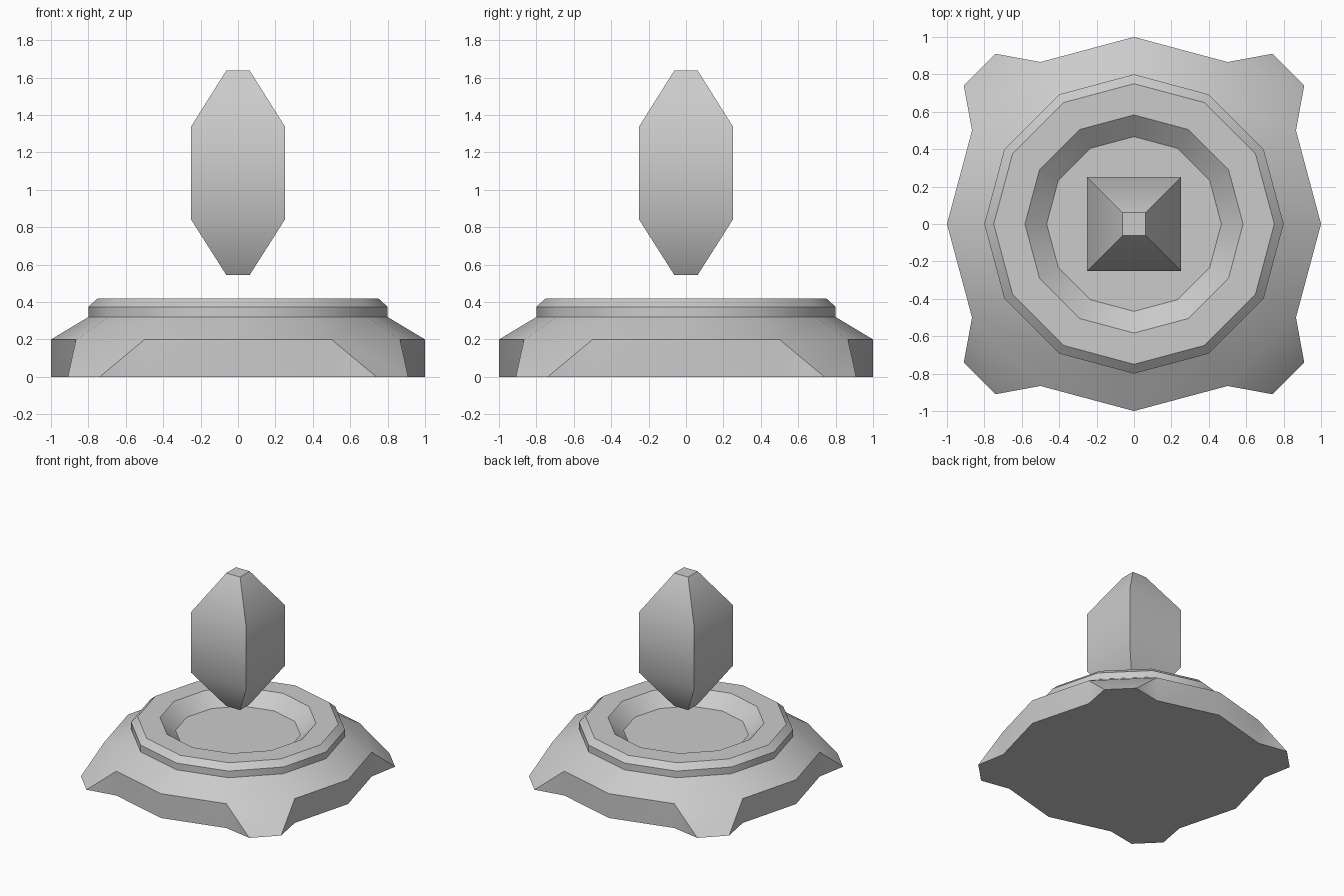
import bpy, bmesh, math

cube = bpy.data.objects.get("Cube")
if cube:
    bpy.data.objects.remove(cube, do_unlink=True)

stone = bpy.data.materials.new("light grey stone")
stone.use_nodes = True
GREY = (0.6, 0.6, 0.6, 1)
stone.diffuse_color = GREY
stone.node_tree.nodes["Principled BSDF"].inputs["Base Color"].default_value = GREY


def lathe(name, profile, sides, start=0.0):
    """Closed solid from (radius, height) rings, listed from bottom to top."""
    bm = bmesh.new()
    rings = []
    for r, z in profile:
        angles = [start + math.tau * i / sides for i in range(sides)]
        rings.append([bm.verts.new((r * math.cos(a), r * math.sin(a), z)) for a in angles])
    for low, high in zip(rings, rings[1:]):
        for i in range(sides):
            j = (i + 1) % sides
            bm.faces.new((low[i], low[j], high[j], high[i]))
    bm.faces.new(rings[0][::-1])
    bm.faces.new(rings[-1])
    return name, bm


def finish(name, bm):
    bmesh.ops.recalc_face_normals(bm, faces=bm.faces)
    mesh = bpy.data.meshes.new(name)
    bm.to_mesh(mesh)
    bm.free()
    mesh.materials.append(stone)
    obj = bpy.data.objects.new(name, mesh)
    bpy.context.collection.objects.link(obj)
    bpy.ops.object.select_all(action='DESELECT')
    obj.select_set(True)
    bpy.context.view_layer.objects.active = obj
    bpy.ops.object.shade_smooth_by_angle(angle=math.radians(35))
    return obj


# Pedestal: twelve-sided wall, sloped shoulder, bevelled rim and sunken dish
name, bm = lathe("pedestal", [(1, 0), (1, 0.2), (0.8, 0.32), (0.8, 0.375),
                              (0.75, 0.42), (0.583, 0.42), (0.467, 0.32)], 12)

# Four feet: each diagonal wall panel becomes a wedge that flares out at the ground
bm.normal_update()
panels = [f for f in bm.faces
          if abs(f.calc_center_median().z - 0.1) < 0.01
          and abs(abs(f.normal.x) - abs(f.normal.y)) < 0.01]
for panel in panels:
    top = sorted((v for v in panel.verts if v.co.z > 0.1), key=lambda v: v.co.x)
    heel = sorted((v for v in panel.verts if v.co.z < 0.1), key=lambda v: v.co.x)
    toe = []
    for v in heel:
        x, y = (0.74, 0.91) if abs(v.co.x) < abs(v.co.y) else (0.91, 0.74)
        toe.append(bm.verts.new((math.copysign(x, v.co.x), math.copysign(y, v.co.y), 0)))
    bm.faces.remove(panel)
    bm.faces.new((top[0], top[1], toe[1], toe[0]))
    bm.faces.new((heel[0], heel[1], toe[1], toe[0]))
    for t, h, o in zip(top, heel, toe):
        bm.faces.new((t, h, o))
finish(name, bm)

# Floating crystal: square prism tapering to small flat tips
s = math.sqrt(2)
finish(*lathe("floating_crystal", [(0.0625 * s, 0.545), (0.25 * s, 0.84),
                                   (0.25 * s, 1.34), (0.0625 * s, 1.638)], 4, math.pi / 4))
